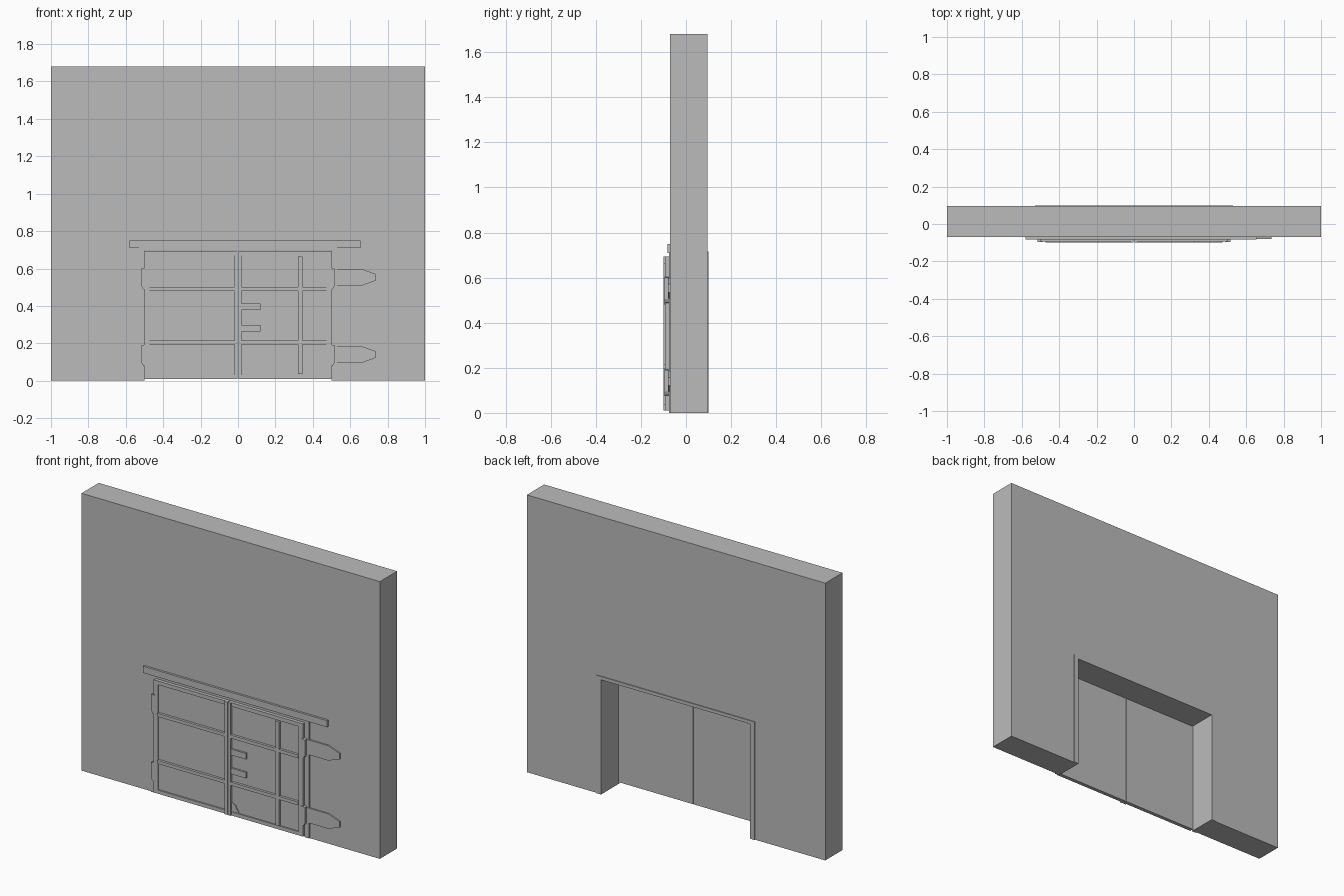
import bpy
import bmesh

cube = bpy.data.objects.get("Cube")
if cube:
    bpy.data.objects.remove(cube, do_unlink=True)

GREY = (0.5, 0.5, 0.5, 1)
grey = bpy.data.materials.new("plain grey")
grey.use_nodes = True
grey.diffuse_color = GREY
grey.node_tree.nodes["Principled BSDF"].inputs["Base Color"].default_value = GREY


def plate(name, outline, y0, y1):
    """Extrude an x-z outline from y0 to y1."""
    bm = bmesh.new()
    face = bm.faces.new([bm.verts.new((x, y0, z)) for x, z in outline])
    new = bmesh.ops.extrude_face_region(bm, geom=[face])["geom"]
    for v in new:
        if isinstance(v, bmesh.types.BMVert):
            v.co.y = y1
    bmesh.ops.recalc_face_normals(bm, faces=bm.faces)
    mesh = bpy.data.meshes.new(name)
    bm.to_mesh(mesh)
    bm.free()
    mesh.materials.append(grey)
    obj = bpy.data.objects.new(name, mesh)
    bpy.context.collection.objects.link(obj)
    return obj


def box(name, x0, x1, z0, z1, y0, y1):
    return plate(name, [(x0, z0), (x1, z0), (x1, z1), (x0, z1)], y0, y1)


def arch(name, outer, top, inner, head, y0, y1):
    """Upside-down U around the doorway."""
    half = [(outer, 0), (outer, top)]
    gap = [(inner, head), (inner, 0)]
    left = [(-x, z) for x, z in reversed(half)]
    return plate(name, [(-inner, 0), (-inner, head)] + gap + half + left, y0, y1)


WALL_FRONT, WALL_BACK = -0.07, 0.095
SHEET, FRAME, RIB = -0.085, -0.093, -0.10

# Wall with doorway, and the trims around it
arch("wall", 1, 1.68, 0.5, 0.695, WALL_FRONT, WALL_BACK)
arch("back_trim", 0.53, 0.715, 0.5, 0.695, WALL_BACK, 0.10)
arch("front_trim", 0.53, 0.71, 0.5, 0.695, -0.076, WALL_FRONT)
box("head_rail", -0.58, 0.655, 0.71, 0.75, -0.083, WALL_FRONT)

# Double doors with framing and ribs
for side, s in (("right", -1), ("left", 1)):
    def part(name, a, b, z0, z1, y0, y1):
        x0, x1 = sorted((s * a, s * b))
        return box(f"{side}_{name}", x0, x1, z0, z1, y0, y1)

    part("door_sheet", 0.002, 0.5, 0.01, 0.693, SHEET, WALL_FRONT)
    part("outer_stile", 0.472, 0.5, 0.01, 0.693, FRAME, SHEET)
    part("inner_stile", 0.002, 0.02, 0.01, 0.693, RIB, SHEET)
    part("top_rail", 0.02, 0.472, 0.67, 0.693, FRAME, SHEET)
    part("bottom_rail", 0.02, 0.472, 0.01, 0.032, FRAME, SHEET)
    for level, z in (("lower", 0.205), ("upper", 0.49)):
        part(f"{level}_rib", 0.02, 0.472, z - 0.01, z + 0.01, RIB, SHEET)
    # Hinge knuckles
    for level, z in (("lower", 0.135), ("upper", 0.545)):
        outline = [(0.49, -0.06), (0.507, -0.055), (0.515, -0.04),
                   (0.515, 0.055), (0.49, 0.06)]
        plate(f"{side}_{level}_knuckle",
              [(s * x, z + dz) for x, dz in outline], -0.096, WALL_FRONT)

# Pointed hinge straps on the wall
for level, z in (("lower", 0.14), ("upper", 0.553)):
    plate(f"{level}_hinge_strap",
          [(0.5, z - 0.045), (0.66, z - 0.045), (0.735, z - 0.018),
           (0.735, z + 0.018), (0.66, z + 0.045), (0.5, z + 0.045)],
          -0.079, WALL_FRONT)

# Upright bar, latch plates and corner gusset on one leaf
box("locking_bar", 0.32, 0.345, 0.035, 0.665, RIB, SHEET)
for level, z in (("lower", 0.28), ("upper", 0.395)):
    box(f"{level}_latch_plate", 0.02, 0.12, z - 0.018, z + 0.018, -0.096, SHEET)
plate("corner_gusset", [(0.02, 0.03), (0.07, 0.03), (0.045, 0.075), (0.02, 0.09)],
      -0.09, SHEET)
